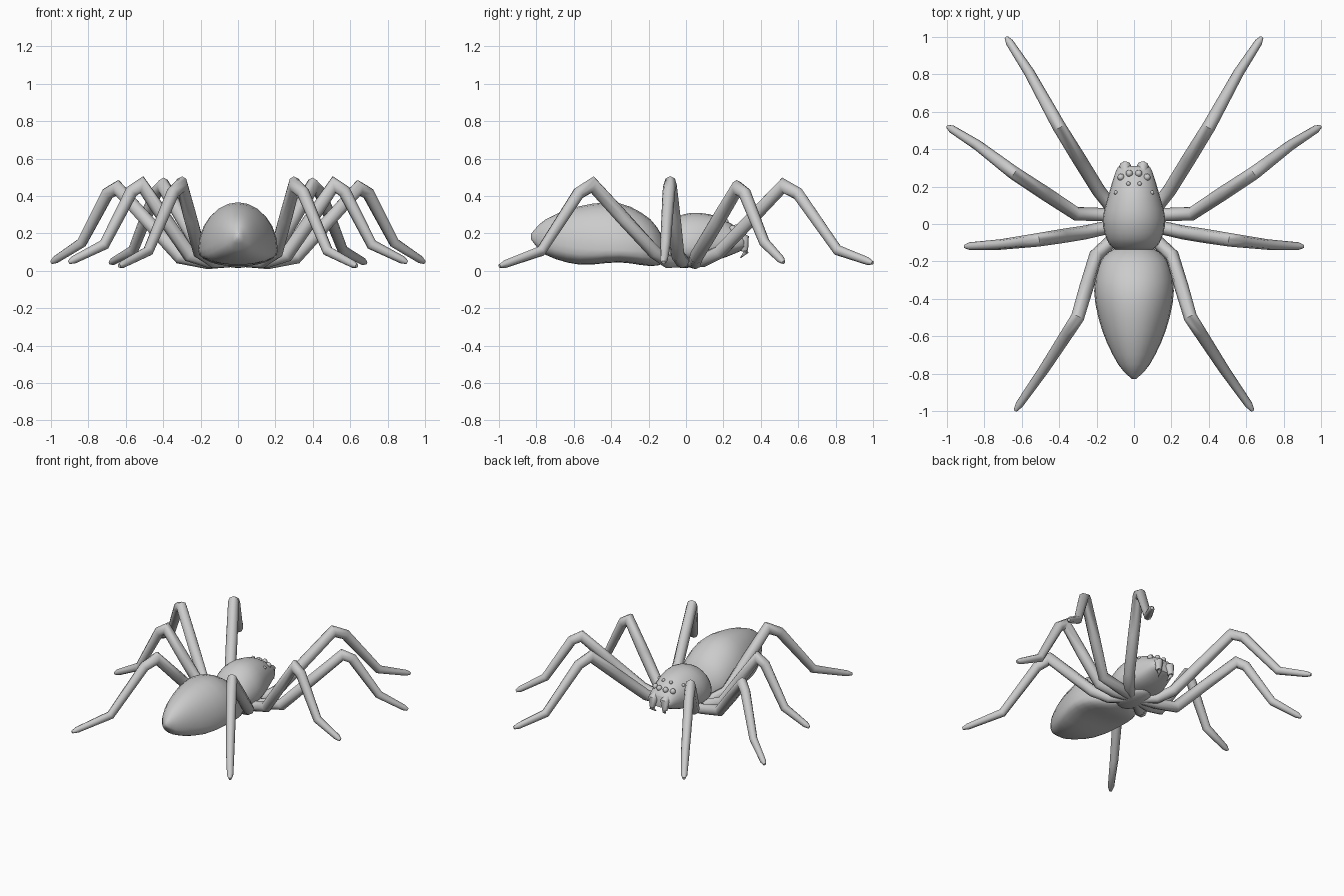
import bpy, bmesh, math
from mathutils import Vector, Matrix

if "Cube" in bpy.data.objects:
    bpy.data.objects.remove(bpy.data.objects["Cube"])


def finish(name, bm, mirror=False, angle=50):
    me = bpy.data.meshes.new(name)
    bm.to_mesh(me)
    bm.free()
    ob = bpy.data.objects.new(name, me)
    bpy.context.collection.objects.link(ob)
    bpy.ops.object.select_all(action='DESELECT')
    ob.select_set(True)
    bpy.context.view_layer.objects.active = ob
    bpy.ops.object.shade_smooth_by_angle(angle=math.radians(angle))
    if mirror:
        ob.modifiers.new("Mirror", 'MIRROR').use_mirror_merge = False
    return ob


def loft(name, rings, mirror=False):
    """Skin a list of closed rings and cap both ends."""
    bm = bmesh.new()
    loops = [[bm.verts.new(p) for p in r] for r in rings]
    n = len(loops[0])
    for a, b in zip(loops, loops[1:]):
        for i in range(n):
            j = (i + 1) % n
            bm.faces.new((a[i], a[j], b[j], b[i]))
    bm.faces.new(loops[0][::-1])
    bm.faces.new(loops[-1])
    bmesh.ops.recalc_face_normals(bm, faces=bm.faces)
    return finish(name, bm, mirror)


def smooth_rows(rows, steps=3):
    """Catmull-Rom interpolation between section rows."""
    out = []
    last = len(rows) - 1
    for k in range(last):
        quad = list(zip(rows[max(k - 1, 0)], rows[k], rows[k + 1], rows[min(k + 2, last)]))
        for s in range(steps):
            t = s / steps
            out.append([b + 0.5 * t * (c - a + t * (2 * a - 5 * b + 4 * c - d + t * (3 * (b - c) + d - a)))
                        for a, b, c, d in quad])
    return out + [rows[-1]]


def body(name, sections, n=24):
    """Sections: y, half width, bottom z, widest z, top z."""
    rings = []
    for y, w, bot, mid, top in smooth_rows(sections):
        ring = []
        for i in range(n):
            t = 2 * math.pi * i / n
            c, s = math.cos(t), math.sin(t)
            if s >= 0:
                ring.append((w * c, y, mid + (top - mid) * s))
            else:
                ring.append((w * math.copysign(abs(c) ** 0.8, c), y, mid - (mid - bot) * (-s) ** 0.7))
        rings.append(ring)
    return loft(name, rings)


def tube(name, pts, radii, n=8):
    """Tapered tube with mitred joints, mirrored in x."""
    pts = [Vector(p) for p in pts]
    rings = []
    for k, (p, r) in enumerate(zip(pts, radii)):
        d0 = (p - pts[k - 1]).normalized() if k else (pts[1] - p).normalized()
        d1 = (pts[k + 1] - p).normalized() if k < len(pts) - 1 else d0
        t = (d0 + d1).normalized()
        side = t.cross(Vector((0, 0, 1))).normalized()
        up = side.cross(t)
        stretch = min(1.3, 1 / max(0.3, t.dot(d0)))
        rings.append([p + side * r * math.cos(a) + up * r * stretch * math.sin(a)
                      for a in (2 * math.pi * i / n for i in range(n))])
    return loft(name, rings, True)


def leg(name, coxa, bend, knee, ankle, tip):
    """Leg from five joints; the double knee and rounded toe follow by rule."""
    coxa, bend, knee, ankle, tip = map(Vector, (coxa, bend, knee, ankle, tip))
    hip = Vector((0.03, coxa.y * 0.2, 0.05))
    shin = knee.lerp(ankle, 0.27) + Vector((0, 0, 0.05))
    toe = ankle.lerp(tip, 0.86)
    tube(name, [hip, coxa, bend, bend.lerp(knee, 0.5), knee, shin, ankle, toe, tip],
         [0.03, 0.036, 0.037, 0.038, 0.036, 0.034, 0.028, 0.021, 0.01])


# Abdomen
body("abdomen", [
    (-0.83, 0.01, 0.17, 0.18, 0.195), (-0.75, 0.085, 0.085, 0.16, 0.275),
    (-0.57, 0.17, 0.033, 0.12, 0.345), (-0.36, 0.213, 0.045, 0.11, 0.362),
    (-0.19, 0.175, 0.025, 0.10, 0.275), (-0.11, 0.07, 0.04, 0.08, 0.15)])

# Head and thorax
head = body("cephalothorax", [
    (-0.135, 0.105, 0.06, 0.11, 0.20), (-0.08, 0.147, 0.045, 0.12, 0.27),
    (0.03, 0.167, 0.045, 0.13, 0.31), (0.17, 0.132, 0.06, 0.15, 0.29),
    (0.28, 0.098, 0.10, 0.155, 0.225), (0.31, 0.08, 0.115, 0.15, 0.19)])

# Eyes resting on the head surface
bpy.context.view_layer.update()
bm = bmesh.new()
for x, y, r in [(0.07, 0.25, 0.019), (0.025, 0.27, 0.019), (0.03, 0.215, 0.012), (0.097, 0.168, 0.011)]:
    loc = head.ray_cast(Vector((x, y, 1)), Vector((0, 0, -1)))[1]
    bmesh.ops.create_uvsphere(bm, u_segments=12, v_segments=8, radius=r, matrix=Matrix.Translation(loc))
finish("eyes", bm, True)

# Jaws and fangs
tube("jaw", [(0.045, 0.27, 0.19), (0.047, 0.305, 0.165), (0.05, 0.315, 0.105)], [0.025, 0.034, 0.018])
tube("fang", [(0.05, 0.315, 0.125), (0.05, 0.322, 0.10), (0.036, 0.29, 0.068)], [0.014, 0.013, 0.002])

# Legs, from the +y end to the -y end
leg("leg_pair_1", (0.12, 0.09, 0.055), (0.19, 0.18, 0.10), (0.40, 0.52, 0.455),
    (0.56, 0.81, 0.11), (0.683, 0.998, 0.042))
leg("leg_pair_2", (0.16, 0.05, 0.045), (0.31, 0.055, 0.075), (0.645, 0.275, 0.443),
    (0.835, 0.42, 0.15), (0.997, 0.522, 0.045))
leg("leg_pair_3", (0.15, -0.02, 0.05), (0.26, -0.045, 0.085), (0.515, -0.085, 0.46),
    (0.715, -0.11, 0.14), (0.905, -0.12, 0.045))
leg("leg_pair_4", (0.13, -0.10, 0.05), (0.205, -0.17, 0.10), (0.302, -0.50, 0.46),
    (0.48, -0.775, 0.105), (0.635, -0.997, 0.025))

# Underside plate joining the legs
bm = bmesh.new()
bmesh.ops.create_uvsphere(bm, u_segments=16, v_segments=10, radius=1,
                          matrix=Matrix.Translation((0, -0.01, 0.06)) @ Matrix.Diagonal((0.1, 0.14, 0.045, 1)))
finish("sternum", bm)
